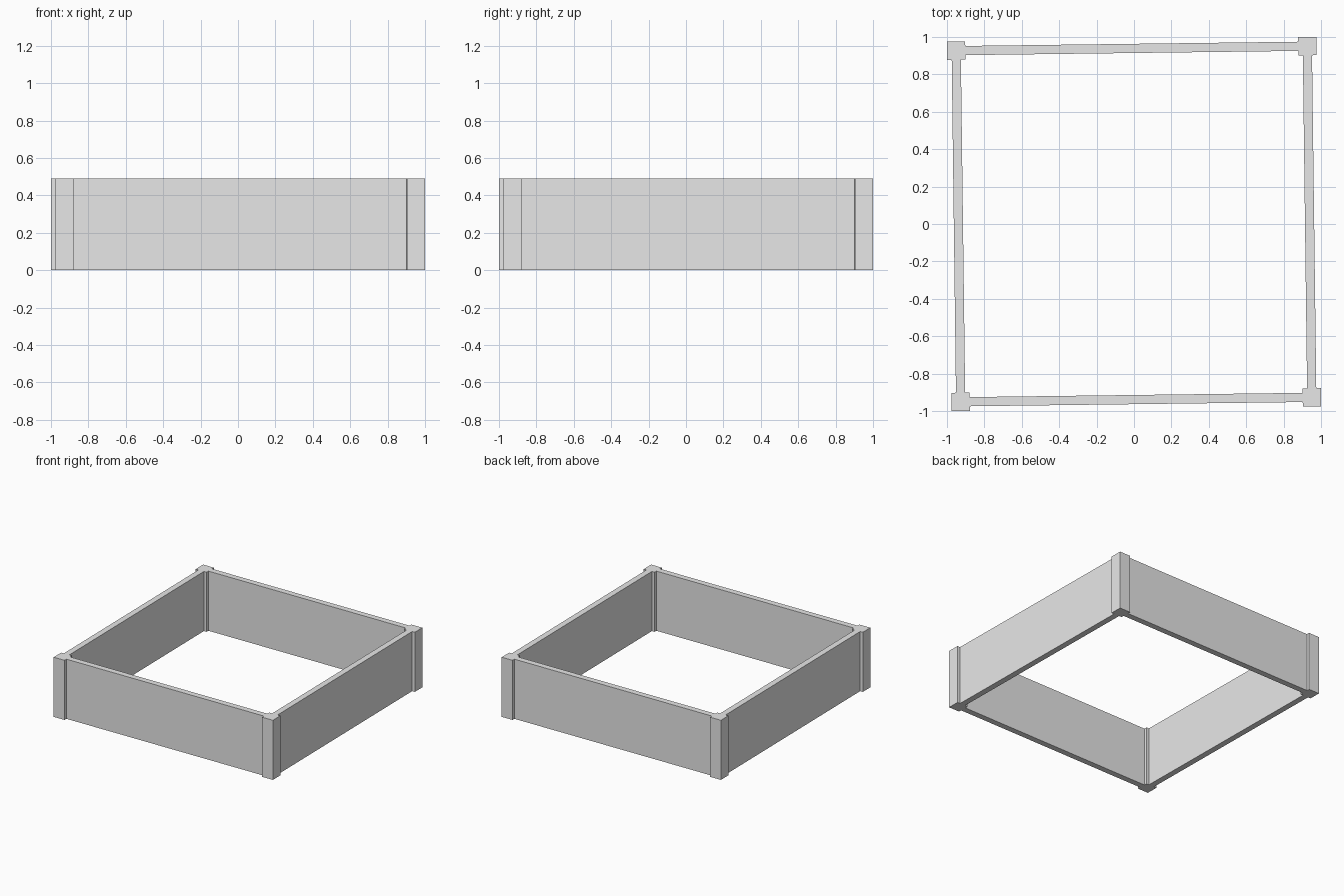
import bpy
import math
from mathutils import Matrix

cube = bpy.data.objects.get("Cube")
if cube:
    bpy.data.objects.remove(cube, do_unlink=True)

HALF = 0.9875      # half the width across the frame
POST = 0.0975      # corner post width
WALL = 0.049       # wall thickness
HEIGHT = 0.49
TURN = 0.0127      # slight turn of the whole frame

grey = bpy.data.materials.new("light grey")
grey.use_nodes = True
color = (0.8, 0.8, 0.8, 1)
grey.diffuse_color = color
grey.node_tree.nodes["Principled BSDF"].inputs["Base Color"].default_value = color


def box(name, size, location, angle):
    """Box placed in the front-side layout, then swung around the centre."""
    bpy.ops.mesh.primitive_cube_add(size=1)
    obj = bpy.context.object
    obj.name = name
    obj.data.transform(Matrix.Rotation(angle, 4, "Z")
                       @ Matrix.Translation(location)
                       @ Matrix.Diagonal((*size, 1)))
    obj.data.materials.append(grey)


centre = HALF - POST / 2
span = 2 * (HALF - POST)
sides = ("front", "left", "back", "right")
corners = ("front_left", "back_left", "back_right", "front_right")

# One wall and one corner post per side
for i, (side, corner) in enumerate(zip(sides, corners)):
    angle = TURN + i * math.pi / 2
    box(side + "_wall", (span, WALL, HEIGHT), (0, -centre, HEIGHT / 2), angle)
    box(corner + "_post", (POST, POST, HEIGHT), (centre, -centre, HEIGHT / 2), angle)
